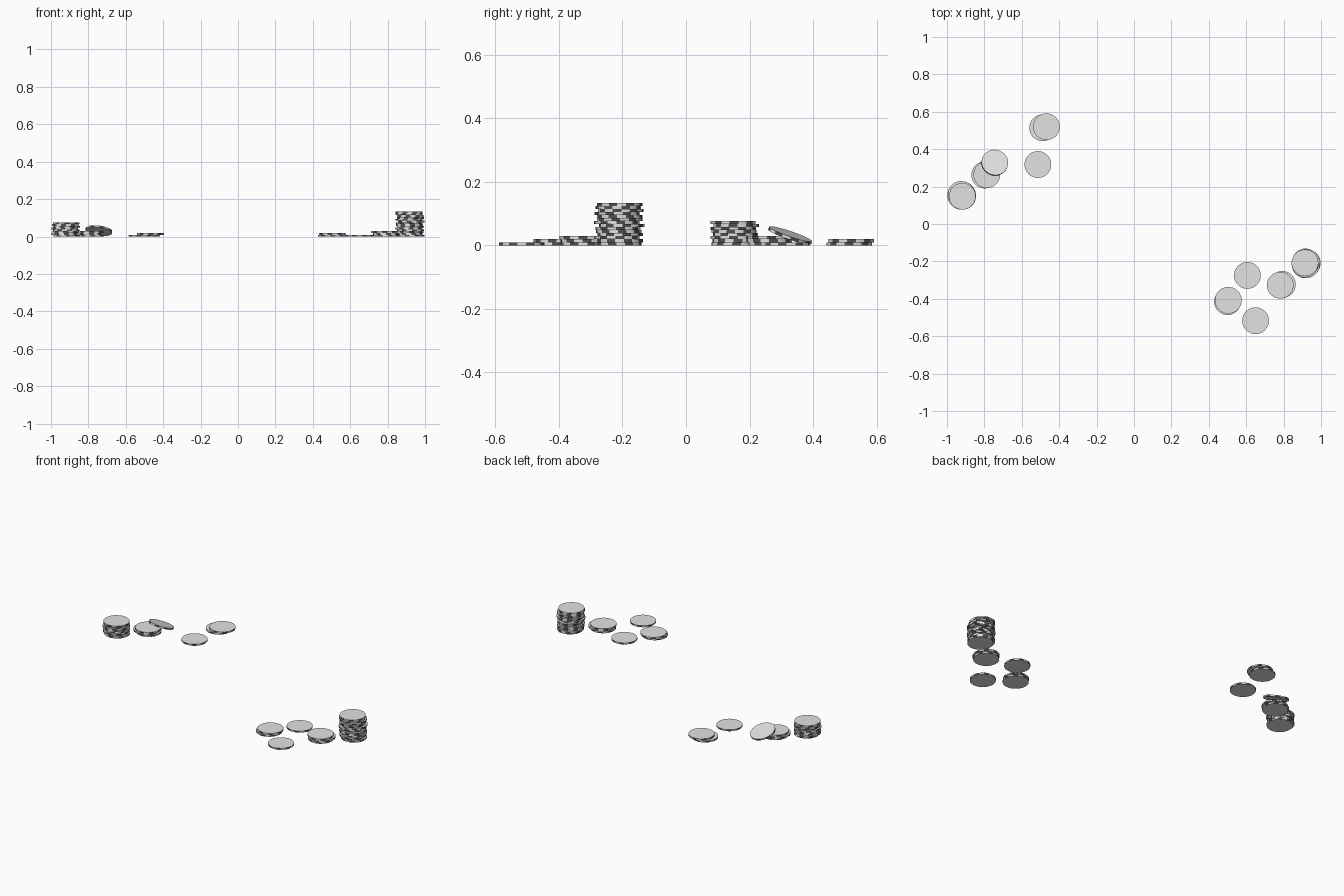
import bpy, bmesh, math, random
from mathutils import Vector

if "Cube" in bpy.data.objects:
    bpy.data.objects.remove(bpy.data.objects["Cube"])

random.seed(4)
R, T, SIDES, STRIPES = 0.0715, 0.0095, 48, 8


def material(name, colour):
    m = bpy.data.materials.new(name)
    m.diffuse_color = (*colour, 1)
    m.use_nodes = True
    m.node_tree.nodes["Principled BSDF"].inputs["Base Color"].default_value = m.diffuse_color
    return m


silver = material("silver grey", (0.77, 0.76, 0.75))
dark = material("dark grey", (0.08, 0.08, 0.08))

# Shared chip mesh: short cylinder with dark stripes around the edge
coin_mesh = bpy.data.meshes.new("coin")
bm = bmesh.new()
bmesh.ops.create_cone(bm, cap_ends=True, segments=SIDES, radius1=R, radius2=R, depth=T)
for f in bm.faces:
    if abs(f.normal.z) < 0.5:
        c = f.calc_center_median()
        turn = (math.atan2(c.y, c.x) / math.tau) % 1
        f.material_index = int(turn * STRIPES * 2) % 2
bm.to_mesh(coin_mesh)
bm.free()
coin_mesh.materials.append(silver)
coin_mesh.materials.append(dark)


def coin(name, x, y, z):
    ob = bpy.data.objects.new(name, coin_mesh)
    bpy.context.collection.objects.link(ob)
    ob.location = (x, y, z)
    ob.rotation_euler.z = random.uniform(0, math.tau)
    return ob


def stack(name, centres):
    for i, (x, y) in enumerate(centres):
        coin(f"{name}_coin_{i + 1}", x, y, T * (i + 0.5))


def jittered(x, y, count, amount, top):
    # untidy pile with a set top coin
    pts = []
    for i in range(count - 1):
        a = i * 2.4
        r = amount * random.uniform(0.5, 1)
        pts.append((x + r * math.cos(a), y + r * math.sin(a)))
    return pts + [top]


# Tall stacks at the two outer ends
stack("tall_stack", jittered(0.919, -0.211, 14, 0.009, (0.914, -0.208)))
stack("medium_stack", jittered(-0.922, 0.152, 8, 0.007, (-0.918, 0.148)))

# Low piles
stack("right_low_pile", [(0.785, -0.327), (0.793, -0.323), (0.782, -0.327)])
stack("left_low_pile", [(-0.787, 0.268), (-0.798, 0.262), (-0.787, 0.264)])
stack("right_pair", [(0.500, -0.415), (0.504, -0.408)])
stack("left_pair", [(-0.488, 0.514), (-0.468, 0.520)])

# Loose single coins
stack("right_back_single", [(0.606, -0.275)])
stack("right_front_single", [(0.650, -0.517)])
stack("left_single", [(-0.514, 0.318)])

# Coin leaning on the left low pile
lean = coin("leaning_coin", -0.744, 0.328, 0.031)
tilt = math.radians(20)
normal = Vector((0.35 * math.sin(tilt), 0.94 * math.sin(tilt), math.cos(tilt)))
lean.rotation_euler = normal.to_track_quat('Z', 'Y').to_euler()
